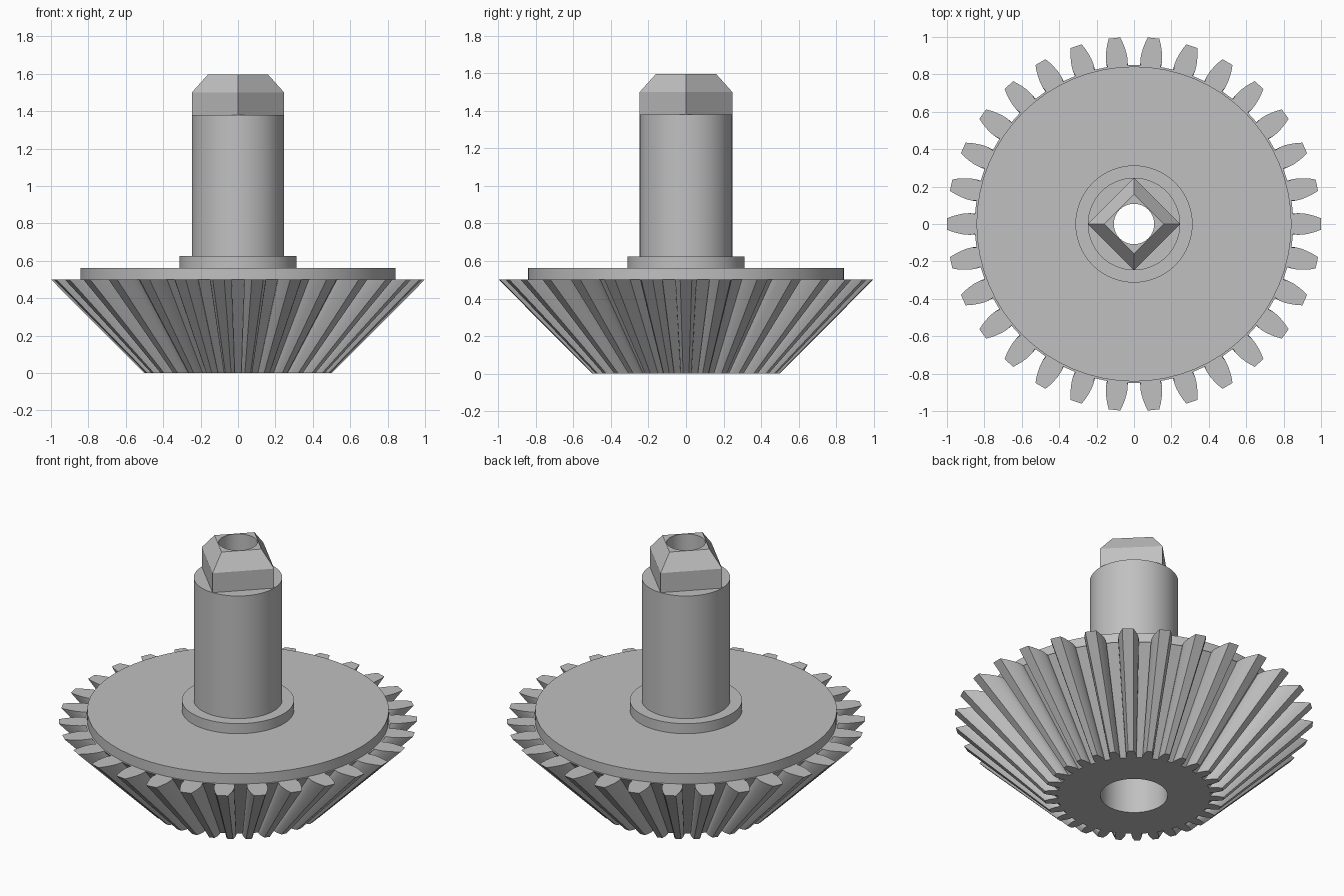
import bpy
import bmesh
from math import cos, sin, pi, atan2, tau, hypot

if "Cube" in bpy.data.objects:
    bpy.data.objects.remove(bpy.data.objects["Cube"])

TEETH = 30
SIDES = 64
BORE, SCREW = 0.188, 0.108

grey = bpy.data.materials.new("plain_grey")
grey.use_nodes = True
colour = (0.53, 0.53, 0.53, 1)
grey.diffuse_color = colour
grey.node_tree.nodes["Principled BSDF"].inputs["Base Color"].default_value = colour


def ring(radius, z, sides=SIDES):
    return [(radius * cos(tau * i / sides), radius * sin(tau * i / sides), z)
            for i in range(sides)]


def gear_ring(scale, z):
    """Outline of all teeth, from half of one tooth as (radius, half width)."""
    half = [(0.85, 0.053), (0.88, 0.058), (0.91, 0.056),
            (0.94, 0.050), (0.97, 0.042), (1.0, 0.031)]
    tooth = [(r, -w) for r, w in half] + [(r, w) for r, w in reversed(half)]
    points = []
    for i in range(TEETH):
        for x, y in tooth:
            angle = tau * i / TEETH + atan2(y, x)
            r = min(hypot(x, y), 1.0) * scale
            points.append((r * cos(angle), r * sin(angle), z))
    return points


def closed_loft(name, loops):
    """Skin a cycle of loops; flat fill where the point counts differ."""
    bm = bmesh.new()
    rings = []
    for loop in loops:
        verts = [bm.verts.new(p) for p in loop]
        edges = [bm.edges.new((v, verts[i - 1])) for i, v in enumerate(verts)]
        rings.append((verts, edges))
    for k, (verts, edges) in enumerate(rings):
        other, other_edges = rings[k - 1]
        if len(verts) == len(other):
            for i in range(len(verts)):
                bm.faces.new((other[i - 1], other[i], verts[i], verts[i - 1]))
        else:
            bmesh.ops.triangle_fill(bm, edges=edges + other_edges,
                                    use_beauty=True, normal=(0, 0, 1))
    bmesh.ops.recalc_face_normals(bm, faces=bm.faces)
    mesh = bpy.data.meshes.new(name)
    bm.to_mesh(mesh)
    bm.free()
    obj = bpy.data.objects.new(name, mesh)
    bpy.context.collection.objects.link(obj)
    mesh.materials.append(grey)
    bpy.ops.object.select_all(action='DESELECT')
    obj.select_set(True)
    bpy.context.view_layer.objects.active = obj
    bpy.ops.object.shade_smooth_by_angle(angle=pi / 9)
    return obj


def sleeve(name, outer, inner, bottom, top):
    return closed_loft(name, [ring(outer, bottom), ring(outer, top),
                              ring(inner, top), ring(inner, bottom)])


# Bevel gear, its teeth narrowing towards the bottom
closed_loft("bevel_gear", [gear_ring(0.5, 0), gear_ring(1, 0.5),
                           ring(BORE, 0.5), ring(BORE, 0)])

# Backing plate, collar and round shaft
sleeve("backing_plate", 0.842, BORE, 0.5, 0.563)
sleeve("collar", 0.313, SCREW, 0.563, 0.625)
sleeve("shaft", 0.247, SCREW, 0.625, 1.38)

# Square drive end with a tapered tip and a round hole
closed_loft("square_drive", [ring(0.247, 1.38, 4), ring(0.247, 1.5, 4),
                             ring(0.16, 1.597, 4),
                             ring(SCREW, 1.597), ring(SCREW, 1.38)])
